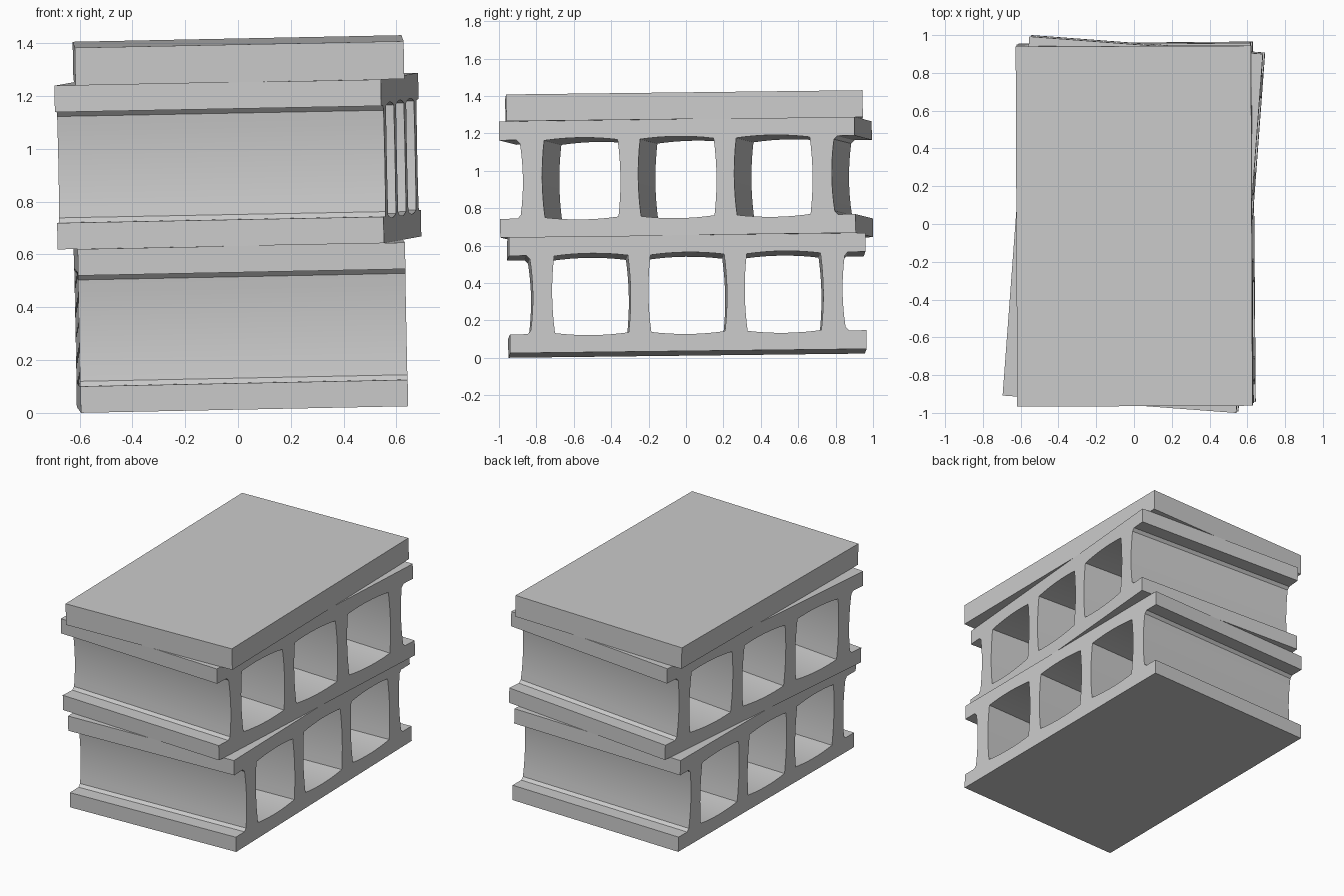
import bpy, bmesh, math
from mathutils import Matrix, Vector

if "Cube" in bpy.data.objects:
    bpy.data.objects.remove(bpy.data.objects["Cube"])

H = 0.62                      # block height
HX, HY = 0.62, 0.953          # half length / half width
SEG = 8

# Whole stack leans slightly
zax = Vector((-0.020, -0.012, 1)).normalized()
xax = Vector((1, 0, 0.020)).normalized()
yax = zax.cross(xax)
LEAN = Matrix.Translation((0, 0, 0.0236)) @ Matrix((xax, yax, zax)).transposed().to_4x4()


def bowed(a, b, bulge):
    """Points from a to b (b excluded), bowed sideways by bulge."""
    a, b = Vector(a), Vector(b)
    d = (b - a).normalized()
    n = Vector((d.y, -d.x))
    return [a.lerp(b, i / SEG) + n * bulge * 4 * (i / SEG) * (1 - i / SEG) for i in range(SEG)]


def outline():
    """I-shaped block end with slightly waisted sides (y, z)."""
    right = [Vector((HY, 0)), Vector((HY, 0.10)), Vector((0.86, 0.10))]
    right += bowed((0.842, 0.118), (0.842, H - 0.118), -0.014)
    right += [Vector((0.842, H - 0.118)), Vector((0.86, H - 0.10)),
              Vector((HY, H - 0.10)), Vector((HY, H))]
    return right + [Vector((-p.x, p.y)) for p in reversed(right)]


def hole(cy):
    """Square cavity with bulging sides."""
    w, lo, hi = 0.197, 0.104, H - 0.104
    c = [(cy - w, lo), (cy + w, lo), (cy + w, hi), (cy - w, hi)]
    pts = []
    for i in range(4):
        pts += bowed(c[i], c[(i + 1) % 4], 0.013)
    return pts


def place(ob, x, y, z, turn):
    ob.matrix_world = LEAN @ Matrix.Translation((x, y, z)) @ Matrix.Rotation(turn, 4, 'Z')


def block(name, x, y, z, turn):
    cu = bpy.data.curves.new(name, 'CURVE')
    cu.dimensions, cu.fill_mode, cu.extrude = '2D', 'BOTH', HX
    for pts in [outline()] + [hole(c) for c in (-0.515, 0, 0.515)]:
        sp = cu.splines.new('POLY')
        sp.points.add(len(pts) - 1)
        for p, v in zip(sp.points, pts):
            p.co = (v.x, v.y, 0, 1)
        sp.use_cyclic_u = True
    ob = bpy.data.objects.new(name, cu)
    bpy.context.collection.objects.link(ob)
    bpy.ops.object.select_all(action='DESELECT')
    ob.select_set(True)
    bpy.context.view_layer.objects.active = ob
    bpy.ops.object.convert(target='MESH')
    ob = bpy.context.object
    # Stand the profile up: curve x, y, z become y, z, x
    ob.data.transform(Matrix(((0, 0, 1, 0), (1, 0, 0, 0), (0, 1, 0, 0), (0, 0, 0, 1))))
    bm = bmesh.new()
    bm.from_mesh(ob.data)
    bmesh.ops.remove_doubles(bm, verts=bm.verts, dist=1e-4)
    bmesh.ops.recalc_face_normals(bm, faces=bm.faces)
    bm.to_mesh(ob.data)
    bm.free()
    bpy.ops.object.shade_smooth_by_angle(angle=math.radians(20))
    place(ob, x, y, z, turn)


# Two hollow blocks, the upper one twisted
block("lower_block", 0.017, 0.008, 0, 0.008)
block("upper_block", 0.018, 0.011, H, -0.0745)

# Solid slab on top
T = 0.143
bpy.ops.mesh.primitive_cube_add(size=1)
slab = bpy.context.object
slab.name = "top_slab"
slab.data.transform(Matrix.Diagonal((1.246, 1.906, T, 1)))
place(slab, 0.028, 0.005, 2 * H + T / 2, 0.004)
